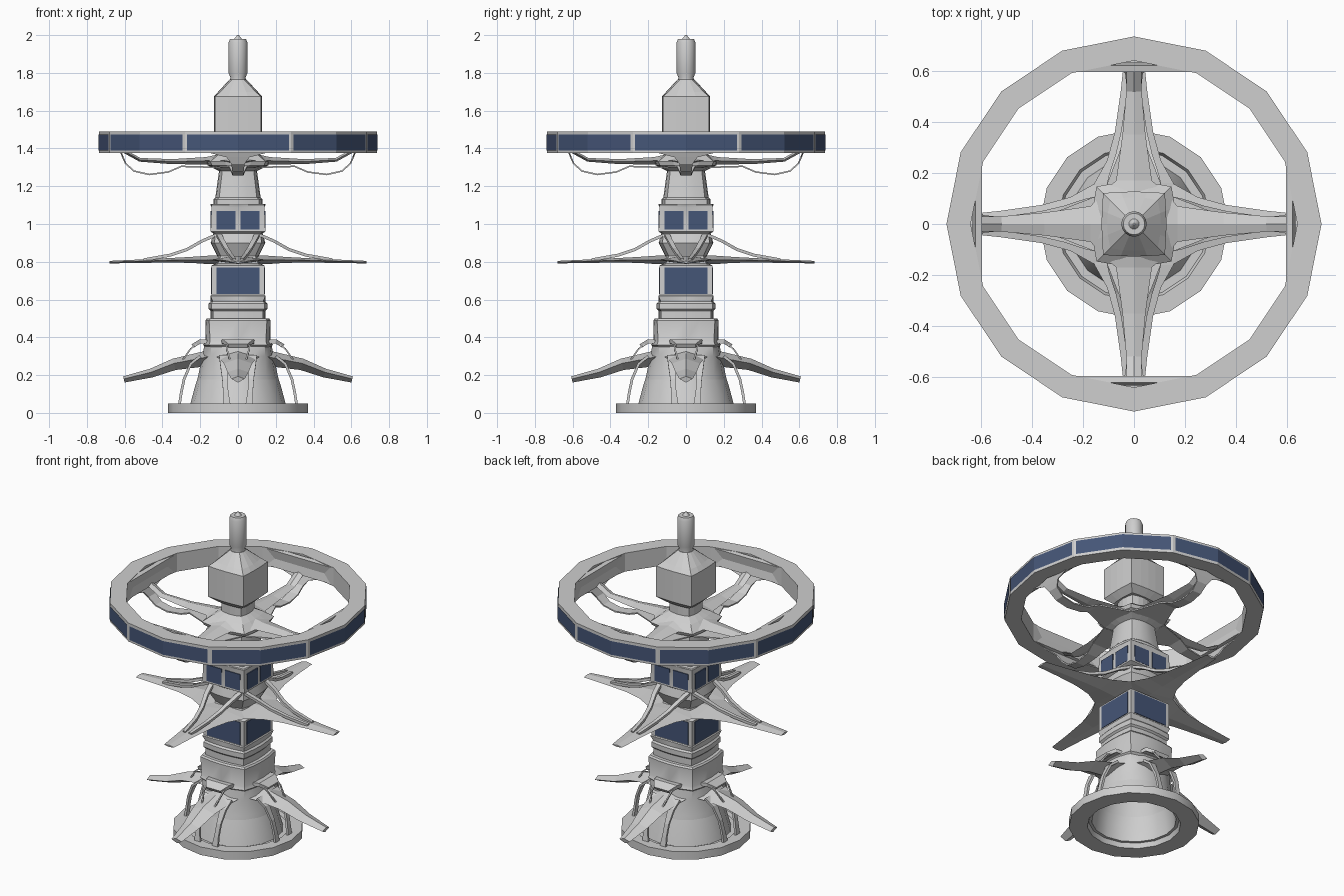
import bpy, bmesh, math
from mathutils import Vector, Matrix

if "Cube" in bpy.data.objects:
    bpy.data.objects.remove(bpy.data.objects["Cube"])


def material(name, rgb):
    m = bpy.data.materials.new(name)
    m.diffuse_color = (*rgb, 1)
    m.use_nodes = True
    m.node_tree.nodes["Principled BSDF"].inputs["Base Color"].default_value = m.diffuse_color
    return m


HULL = material("light_grey_hull", (0.62, 0.62, 0.62))
GLASS = material("navy_windows", (0.06, 0.092, 0.185))


def finish(bm, name, mat, smooth=0, recalc=True):
    if recalc:
        bmesh.ops.recalc_face_normals(bm, faces=bm.faces[:])
    me = bpy.data.meshes.new(name)
    bm.to_mesh(me)
    bm.free()
    ob = bpy.data.objects.new(name, me)
    bpy.context.collection.objects.link(ob)
    me.materials.append(mat)
    if smooth:
        bpy.ops.object.select_all(action='DESELECT')
        ob.select_set(True)
        bpy.context.view_layer.objects.active = ob
        bpy.ops.object.shade_smooth_by_angle(angle=math.radians(smooth))
    return ob


def skin(bm, rings, cap=True, loop=False):
    """Join rings of vertices with quads."""
    n = len(rings[0])
    pairs = list(zip(rings, rings[1:])) + ([(rings[-1], rings[0])] if loop else [])
    for a, b in pairs:
        for i in range(n):
            bm.faces.new((a[i], a[(i + 1) % n], b[(i + 1) % n], b[i]))
    if cap and not loop:
        bm.faces.new(rings[0][::-1])
        bm.faces.new(rings[-1])


def loft(name, profile, smooth=0, loop=False, n=16):
    """Stack of sections (z, half width, squareness 0 = round .. 1 = square)."""
    bm = bmesh.new()
    rings = []
    for z, h, k in profile:
        ring = []
        for i in range(n):
            a = math.tau * i / n
            c, s = math.cos(a), math.sin(a)
            r = h / (1 - k + k * max(abs(c), abs(s)))
            ring.append(bm.verts.new((r * c, r * s, z)))
        rings.append(ring)
    skin(bm, rings, loop=loop)
    return finish(bm, name, HULL, smooth)


def arms(name, path, up, down, diamond=False, sides=(1,)):
    """Four radial arms; path of (radius, z, half width, sideways offset)."""
    bm = bmesh.new()
    for q in range(4):
        rot = Matrix.Rotation(math.pi / 2 * q, 3, 'Z')
        for side in sides:
            rings = []
            for i, (r, z, w, y) in enumerate(path):
                p, nx = path[max(i - 1, 0)], path[min(i + 1, len(path) - 1)]
                t = Vector((nx[0] - p[0], nx[1] - p[1])).normalized()
                n = Vector((-t.y, t.x))
                if diamond:
                    f = min(1, w / path[0][2] + 0.1)
                    sec = [(-w, 0), (0, up * f), (w, 0), (0, -down * f)]
                else:
                    sec = [(-w, up), (w, up), (w, -down), (-w, -down)]
                rings.append([bm.verts.new(rot @ Vector(
                    (r + n.x * d, side * y + s, z + n.y * d))) for s, d in sec])
            skin(bm, rings)
    return finish(bm, name, HULL)


def windows(name, half, spans, z0, z1):
    """Thin window plates on all four sides of a square block."""
    bm = bmesh.new()
    for q in range(4):
        rot = Matrix.Rotation(math.pi / 2 * q, 4, 'Z')
        for a, b in spans:
            m = (rot @ Matrix.Translation((half, (a + b) / 2, (z0 + z1) / 2))
                 @ Matrix.Diagonal((0.007, b - a, z1 - z0, 1)))
            bmesh.ops.create_cube(bm, size=1, matrix=m)
    return finish(bm, name, GLASS)


# Hollow base: inner bowl, foot rim and flared bell
loft("base_bell", [(.33, .10, 0), (.28, .18, 0), (.15, .225, 0), (0, .265, 0),
                   (0, .37, 0), (.05, .37, 0), (.05, .30, 0), (.03, .29, 0),
                   (.03, .24, 0), (.12, .23, 0), (.20, .21, 0), (.30, .19, .2),
                   (.37, .175, .5)], smooth=35)

# Tower body: lower block, collars, window decks, waist and upper neck
loft("tower_body", [(.345, .17, .5), (.36, .185, .5), (.38, .172, .6), (.49, .172, .7),
                    (.50, .165, .7), (.50, .145, .75), (.54, .145, .75), (.55, .155, .75),
                    (.58, .155, .75), (.59, .145, .8), (.62, .145, 1), (.625, .14, 1),
                    (.78, .14, 1), (.79, .12, .7), (.83, .11, .5), (.90, .145, .6),
                    (.95, .13, .8), (.96, .145, 1), (1.09, .14, 1), (1.10, .145, .9),
                    (1.105, .145, .8), (1.105, .13, .6), (1.13, .13, .6), (1.14, .12, .5),
                    (1.27, .102, .5), (1.30, .10, .5)], smooth=30)
windows("lower_deck_windows", .14, [(-.115, .115)], .63, .77)
windows("upper_deck_windows", .1425, [(-.115, -.013), (.013, .115)], .97, 1.07)

# Hub, head block and antenna
loft("arm_hub", [(1.28, .10, .5), (1.31, .16, .6), (1.33, .165, .7), (1.365, .12, .7),
                 (1.39, .08, .5), (1.46, .08, .5)])
loft("head_block", [(1.45, .09, .8), (1.485, .127, .88), (1.675, .127, .88),
                    (1.70, .105, .7), (1.765, .045, 0)])
loft("antenna", [(1.75, .045, 0), (1.775, .04, 0), (1.80, .05, 0), (1.96, .05, 0),
                 (1.98, .042, 0), (1.98, .02, 0), (2.0, .004, 0)], smooth=35)

# Great ring with eight window bands, each folded over two facets
R = .735
loft("great_ring", [(1.375, .64, 0), (1.375, R, 0), (1.49, R, 0), (1.49, .64, 0)], loop=True)
bm = bmesh.new()
corner = lambda i: Vector((math.cos(math.tau * i / 16), math.sin(math.tau * i / 16), 0)) * (R + .004)
for k in range(8):
    mid = corner(2 * k)
    cols = [mid.lerp(corner(2 * k - 1), .955), mid, mid.lerp(corner(2 * k + 1), .955)]
    for a, b in zip(cols, cols[1:]):
        bm.faces.new([bm.verts.new((p.x, p.y, z)) for p, z in
                      ((a, 1.39), (b, 1.39), (b, 1.475), (a, 1.475))])
finish(bm, "ring_windows", GLASS, recalc=False)

# Ring supports: flat mounting plates, tapered spokes and sagging straps
arms("ring_mounts", [(.60, 1.38, .24, 0), (.61, 1.43, .24, 0), (.60, 1.485, .24, 0)], .004, .022)
arms("ring_spokes", [(.12, 1.335, .13, 0), (.17, 1.335, .07, 0), (.35, 1.33, .045, 0),
                     (.52, 1.34, .03, 0), (.61, 1.39, .03, 0)], .03, .03, diamond=True)
arms("ring_straps", [(.12, 1.30, .12, 0), (.30, 1.305, .05, 0), (.37, 1.275, .035, 0),
                     (.47, 1.262, .03, 0), (.55, 1.28, .03, 0), (.595, 1.32, .035, 0),
                     (.61, 1.355, .06, 0), (.62, 1.38, .16, 0)], .004, .004)

# Middle star of four fins with paired rails rising to the tower
arms("middle_fins", [(.08, .81, .17, 0), (.16, .81, .155, 0), (.25, .81, .105, 0),
                     (.36, .808, .075, 0), (.52, .803, .052, 0), (.68, .798, .035, 0)],
     .022, .022, diamond=True)
arms("fin_rails", [(.12, .94, .014, .10), (.19, .91, .013, .085), (.27, .865, .012, .06),
                   (.36, .835, .011, .04), (.50, .81, .01, .02)], .008, .008, sides=(1, -1))

# Lower drooping fins, brackets and bowed legs
arms("lower_fins", [(.14, .30, .12, 0), (.22, .285, .095, 0), (.34, .262, .075, 0),
                    (.46, .215, .055, 0), (.605, .18, .035, 0)], .035, .05, diamond=True)
arms("lower_brackets", [(.14, .375, .09, 0), (.20, .38, .08, 0), (.24, .355, .05, 0)], .01, .012)
arms("bowed_legs", [(.20, .30, .03, .07), (.25, .26, .02, .075), (.285, .18, .014, .07),
                    (.30, .11, .014, .065), (.31, .045, .02, .06)], .007, .007, sides=(1, -1))
arms("fin_stays", [(.21, .37, .004, .06), (.25, .34, .004, .06), (.30, .27, .004, .04)],
     .004, .004, sides=(1, -1))
